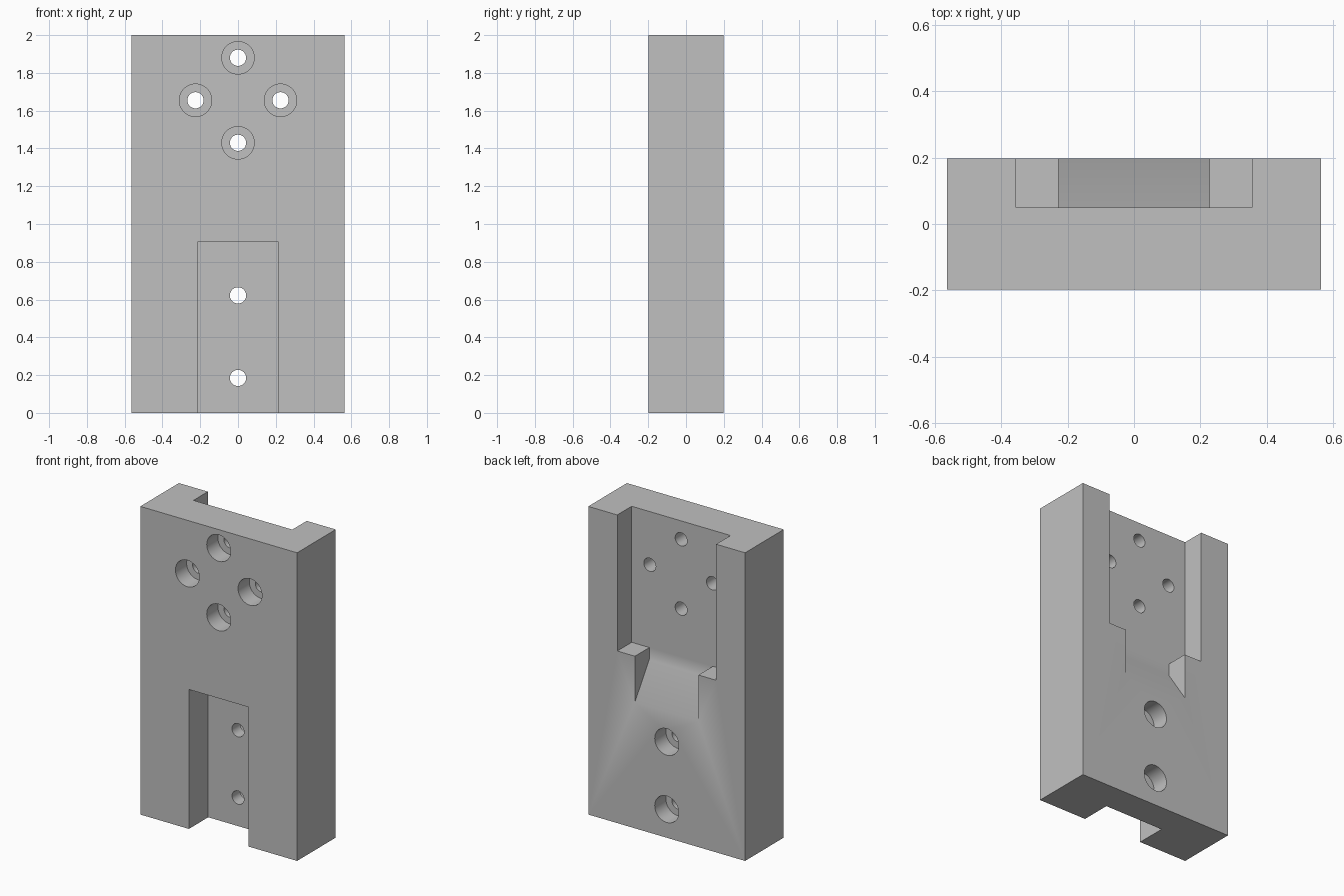
import bpy
import bmesh
import math
from mathutils import Matrix

if "Cube" in bpy.data.objects:
    bpy.data.objects.remove(bpy.data.objects["Cube"])

W, D, H = 1.126, 0.396, 2.0      # plate size
BACK, FRONT = D / 2, -D / 2
FLOOR = 0.05                     # pocket floor (y)
SLOT = 0.0                       # front slot floor (y)
OVER = 0.1                       # cutter overshoot

grey = bpy.data.materials.new("grey metal")
grey.diffuse_color = (0.53, 0.53, 0.53, 1)
grey.use_nodes = True
grey.node_tree.nodes["Principled BSDF"].inputs["Base Color"].default_value = grey.diffuse_color


def make_object(name, bm):
    bmesh.ops.recalc_face_normals(bm, faces=bm.faces)
    mesh = bpy.data.meshes.new(name)
    bm.to_mesh(mesh)
    bm.free()
    mesh.materials.append(grey)
    ob = bpy.data.objects.new(name, mesh)
    bpy.context.collection.objects.link(ob)
    return ob


def prism(name, half_width, profile):
    """Extrude a (y, z) profile symmetrically along x."""
    bm = bmesh.new()
    face = bm.faces.new([bm.verts.new((-half_width, y, z)) for y, z in profile])
    ext = bmesh.ops.extrude_face_region(bm, geom=[face])
    verts = [v for v in ext["geom"] if isinstance(v, bmesh.types.BMVert)]
    bmesh.ops.translate(bm, verts=verts, vec=(2 * half_width, 0, 0))
    return make_object(name, bm)


def box(name, half_width, y0, y1, z0, z1):
    return prism(name, half_width, [(y0, z0), (y1, z0), (y1, z1), (y0, z1)])


def bore(name, x, z, radius, y0, y1):
    bm = bmesh.new()
    bmesh.ops.create_cone(
        bm, cap_ends=True, segments=48, radius1=radius, radius2=radius, depth=y1 - y0,
        matrix=Matrix.Translation((x, (y0 + y1) / 2, z)) @ Matrix.Rotation(math.pi / 2, 4, "X"))
    return make_object(name, bm)


plate = box("mounting_plate", W / 2, FRONT, BACK, 0, H)

cutters = [
    # wide pocket, open at the top of the back
    box("pocket_cutter", 0.355, FLOOR, BACK + OVER, 1.117, H + OVER),
    # sloped lead-in below the pocket
    prism("ramp_cutter", 0.228, [
        (FLOOR, 1.04), (BACK, 0.82), (BACK + OVER, 0.82 - OVER * 0.22 / 0.148),
        (BACK + OVER, 1.25), (FLOOR, 1.25)]),
    # slot at the bottom of the front
    box("slot_cutter", 0.214, FRONT - OVER, SLOT, -OVER, 0.905),
]

# four upper bolt holes, counterbored from the front
for x, z in [(0, 1.88), (0, 1.43), (-0.225, 1.655), (0.225, 1.655)]:
    cutters.append(bore("upper_hole_cutter", x, z, 0.043, FRONT - OVER, BACK + OVER))
    cutters.append(bore("upper_counterbore_cutter", x, z, 0.086, FRONT - OVER, FRONT + 0.115))

# two lower bolt holes, counterbored from the back
for z in (0.185, 0.622):
    cutters.append(bore("lower_hole_cutter", 0, z, 0.043, FRONT - OVER, BACK + OVER))
    cutters.append(bore("lower_counterbore_cutter", 0, z, 0.086, BACK - 0.115, BACK + OVER))

# cut everything out of the plate
bpy.context.view_layer.objects.active = plate
for cutter in cutters:
    mod = plate.modifiers.new("cut", "BOOLEAN")
    mod.operation = "DIFFERENCE"
    mod.solver = "EXACT"
    mod.object = cutter
    bpy.ops.object.modifier_apply(modifier=mod.name)
    bpy.data.objects.remove(cutter, do_unlink=True)

# smooth bores and ramp, sharp corners
bpy.ops.object.select_all(action="DESELECT")
plate.select_set(True)
bpy.ops.object.shade_smooth_by_angle(angle=math.radians(40))
